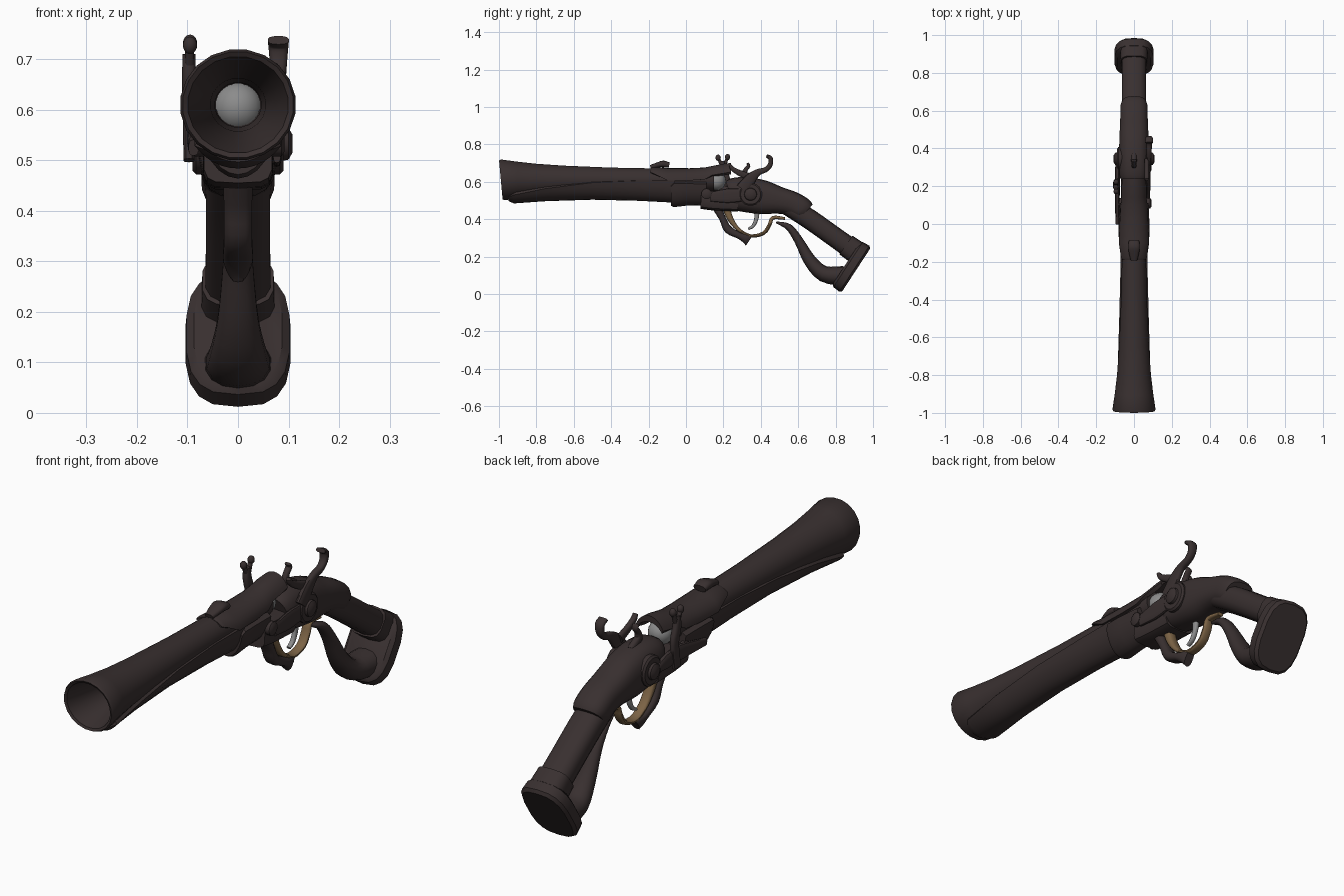
import bpy, bmesh, math
from mathutils import Vector

def material(name, col):
    m = bpy.data.materials.new(name)
    m.diffuse_color = (*col, 1)
    return m

DARK = material("dark brown iron", (0.040, 0.029, 0.029))
BRASS = material("aged brass", (0.20, 0.125, 0.06))
STEEL = material("grey steel", (0.26, 0.26, 0.26))
AXIS = 0.61  # height of the bore

def finish(name, bm, mat, angle=38):
    bmesh.ops.recalc_face_normals(bm, faces=bm.faces)
    me = bpy.data.meshes.new(name)
    bm.to_mesh(me)
    bm.free()
    ob = bpy.data.objects.new(name, me)
    bpy.context.collection.objects.link(ob)
    me.materials.append(mat)
    bpy.ops.object.select_all(action='DESELECT')
    ob.select_set(True)
    bpy.context.view_layer.objects.active = ob
    bpy.ops.object.shade_smooth_by_angle(angle=math.radians(angle))
    return ob

def skin(name, rings, mat, closed=False):
    """Join rings of points into one surface; cap or join its ends."""
    bm = bmesh.new()
    vs = [[bm.verts.new(p) for p in r] for r in rings]
    n = len(vs[0])
    pairs = list(zip(vs, vs[1:])) + ([(vs[-1], vs[0])] if closed else [])
    for a, b in pairs:
        for i in range(n):
            j = (i + 1) % n
            bm.faces.new((a[i], a[j], b[j], b[i]))
    if not closed:
        bm.faces.new(vs[0])
        bm.faces.new(vs[-1])
    return finish(name, bm, mat)

def smooth_path(st, k):
    """Catmull-Rom through the stations."""
    P = [Vector(s) for s in st]
    P = [2 * P[0] - P[1]] + P + [2 * P[-1] - P[-2]]
    out = []
    for a, b, c, d in zip(P, P[1:], P[2:], P[3:]):
        for i in range(k):
            t = i / k
            out.append(0.5 * (2 * b + (c - a) * t + (2 * a - 5 * b + 4 * c - d) * t * t
                              + (3 * b - a - 3 * c + d) * t ** 3))
    return out + [P[-2]]

def sweep(name, st, mat=DARK, x=0.0, e=2.6, n=14, k=3):
    """Stations (y, z, half width, half thickness) swept in the side plane."""
    P = smooth_path(st, k)
    rings = []
    for i, p in enumerate(P):
        t = P[min(i + 1, len(P) - 1)] - P[max(i - 1, 0)]
        l = math.hypot(t[0], t[1])
        ny, nz = -t[1] / l, t[0] / l
        ring = []
        for j in range(n):
            a = 2 * math.pi * (j + 0.5) / n
            c, s = math.cos(a), math.sin(a)
            u = math.copysign(abs(c) ** (2 / e), c) * max(p[2], 0.003)
            v = math.copysign(abs(s) ** (2 / e), s) * max(p[3], 0.003)
            ring.append((x + u, p[0] + ny * v, p[1] + nz * v))
        rings.append(ring)
    return skin(name, rings, mat)

def shell(name, st, sign, n=12):
    """Half-pipe round the bore: (y, radius x, radius z, half angle, inner radius)."""
    rings = []
    for y, rx, rz, ang, ri in st:
        A = [math.radians(ang) * (2 * i / n - 1) for i in range(n + 1)]
        ring = [(rx * math.sin(a), y, AXIS + sign * rz * math.cos(a)) for a in A]
        ring += [(ri * math.sin(a), y, AXIS + sign * ri * math.cos(a)) for a in reversed(A)]
        rings.append(ring)
    return skin(name, rings, DARK)

def ball(name, loc, size, mat=DARK):
    bm = bmesh.new()
    bmesh.ops.create_uvsphere(bm, u_segments=16, v_segments=10, radius=1)
    for v in bm.verts:
        v.co = Vector([v.co[i] * size[i] + loc[i] for i in range(3)])
    return finish(name, bm, mat)

def lathe_x(name, profile, y, z, side, n=18):
    """Round part turned about a sideways axis."""
    rings = [[(side * x, y + r * math.cos(2 * math.pi * i / n), z + r * math.sin(2 * math.pi * i / n))
              for i in range(n)] for x, r in profile]
    return skin(name, rings, DARK)

# flared barrel with a hollow bore
prof = [(-.99, .110), (-.98, .115), (-.9, .103), (-.8, .091), (-.65, .080), (-.4, .069), (-.1, .063),
        (.15, .060), (.15, .044), (-.6, .046), (-.75, .055), (-.87, .074), (-.95, .091), (-.985, .100)]
rings = []
for y, r in prof:
    shear = 0.09 * max(0.0, min(1.0, (-.6 - y) / .39))
    ring = []
    for i in range(20):
        a = 2 * math.pi * (i + .5) / 20
        dz = r * math.sin(a) * .96
        ring.append((r * math.cos(a), y - shear * dz, AXIS + dz))
    rings.append(ring)
skin("barrel", rings, DARK, closed=True)
ball("breech_plug", (0, .165, AXIS - .005), (.05, .05, .05), STEEL)

# wooden fore-end, receiver cup and breech cover wrapped round the barrel
shell("fore_end", [(-.95, .100, .113, 35, .100), (-.92, .112, .126, 50, .098), (-.75, .094, .114, 66, .080),
                   (-.5, .079, .106, 82, .068), (-.25, .072, .112, 88, .060), (-.06, .072, .122, 88, .058)], -1)
shell("receiver_cup", [(-.08, .078, .138, 75, .058), (-.065, .083, .146, 82, .057), (.0, .083, .138, 82, .056),
                       (.11, .078, .136, 80, .055)], -1)
shell("breech_cover", [(-.19, .078, .062, 50, .058), (-.175, .080, .070, 60, .058), (-.10, .080, .063, 93, .058),
                       (.02, .076, .062, 93, .057), (.10, .072, .066, 88, .057), (.14, .070, .074, 70, .056),
                       (.20, .072, .086, 66, .058), (.24, .070, .090, 62, .064)], 1)
sweep("front_sight", [(-.19, .677, .018, .012), (-.15, .69, .028, .014), (-.12, .695, .031, .018),
                      (-.09, .688, .028, .014)])

# lower frame and rounded rear lock housing
sweep("lower_frame", [(.08, .505, .068, .05), (.16, .50, .07, .055), (.28, .495, .07, .055)], e=4)
sweep("lock_housing", [(.235, .53, .066, .075), (.26, .535, .077, .087), (.33, .53, .08, .094),
                       (.42, .515, .079, .090), (.50, .500, .076, .072), (.57, .482, .073, .065),
                       (.62, .455, .072, .062), (.64, .438, .064, .054)], n=18)

# grip, end collar and butt plate
sweep("grip", [(.54, .475, .064, .052), (.66, .40, .065, .054), (.78, .315, .065, .054), (.92, .215, .066, .055)])
sweep("grip_collar", [(.855, .262, .071, .061), (.91, .223, .074, .063)], e=3.2, k=1)
c, d = (.885, .145), (.837, -.547)
sweep("butt_plate", [(c[0] + d[0] * t, c[1] + d[1] * t, hx, h) for t, hx, h in
                     ((-.034, .088, .130), (-.022, .103, .144), (.018, .105, .147), (.030, .094, .136))],
      e=2.9, n=18, k=1)
sweep("under_grip_spur", [(.482, .383, .008, .005), (.55, .357, .027, .018), (.603, .285, .031, .024),
                          (.662, .18, .042, .034), (.735, .108, .060, .043), (.84, .095, .068, .054)], e=2.2)

# trigger group
sweep("trigger_guard", [(.215, .46, .022, .020), (.238, .40, .022, .016), (.28, .345, .020, .010),
                        (.345, .310, .020, .009), (.415, .325, .020, .010), (.447, .37, .020, .010),
                        (.465, .408, .018, .010), (.53, .403, .014, .007)], BRASS)
sweep("guard_lever", [(.17, .455, .030, .024), (.197, .40, .028, .018), (.225, .345, .028, .022),
                      (.285, .312, .030, .018), (.322, .295, .026, .027), (.338, .285, .018, .032)])
sweep("trigger", [(.375, .46, .012, .016), (.378, .41, .010, .012), (.360, .365, .010, .009),
                  (.333, .347, .009, .006)], STEEL)

# round side bosses on both flanks
for side, label in ((1, "right"), (-1, "left")):
    lathe_x("lock_boss_" + label, [(.06, .062), (.083, .062), (.090, .054), (.090, .034),
                                   (.100, .032), (.108, .018)], .345, .533, side)
    lathe_x("frame_pin_" + label, [(.06, .028), (.086, .028), (.092, .018)], .11, .535, side)
sweep("side_lock_plate", [(.13, .52, .008, .025), (.22, .525, .010, .038), (.3, .53, .010, .035)], x=.077, e=3)

# large right hammer and small central hammer
sweep("main_hammer", [(.30, .56, .013, .035), (.345, .615, .014, .030), (.385, .650, .014, .018),
                      (.425, .664, .015, .014), (.450, .690, .017, .013), (.452, .725, .020, .012),
                      (.430, .738, .021, .009)], x=.080)
sweep("hammer_jaw", [(.34, .625, .012, .02), (.29, .645, .012, .016), (.25, .668, .012, .012),
                     (.235, .69, .011, .007)], x=.068)
sweep("centre_hammer", [(.36, .60, .016, .025), (.315, .635, .014, .018), (.318, .662, .012, .012),
                        (.335, .685, .014, .009), (.328, .70, .014, .006)])

# left spring lever with upright rods and knobs
sweep("left_lever_arm", [(.0, .525, .010, .016), (.08, .535, .012, .024), (.18, .545, .013, .034),
                         (.26, .54, .013, .030), (.31, .53, .011, .018)], x=-.088)
sweep("left_upright", [(.20, .50, .011, .022), (.215, .60, .013, .022), (.20, .66, .014, .020),
                       (.195, .71, .013, .012)], x=-.097)
for y, z in ((.172, .728), (.222, .732)):
    ball("rod_knob", (-.095, y, z), (.014, .014, .017))
    sweep("knob_rod", [(.2, .67, .010, .010), (y, z, .009, .008)], x=-.096, k=1)
